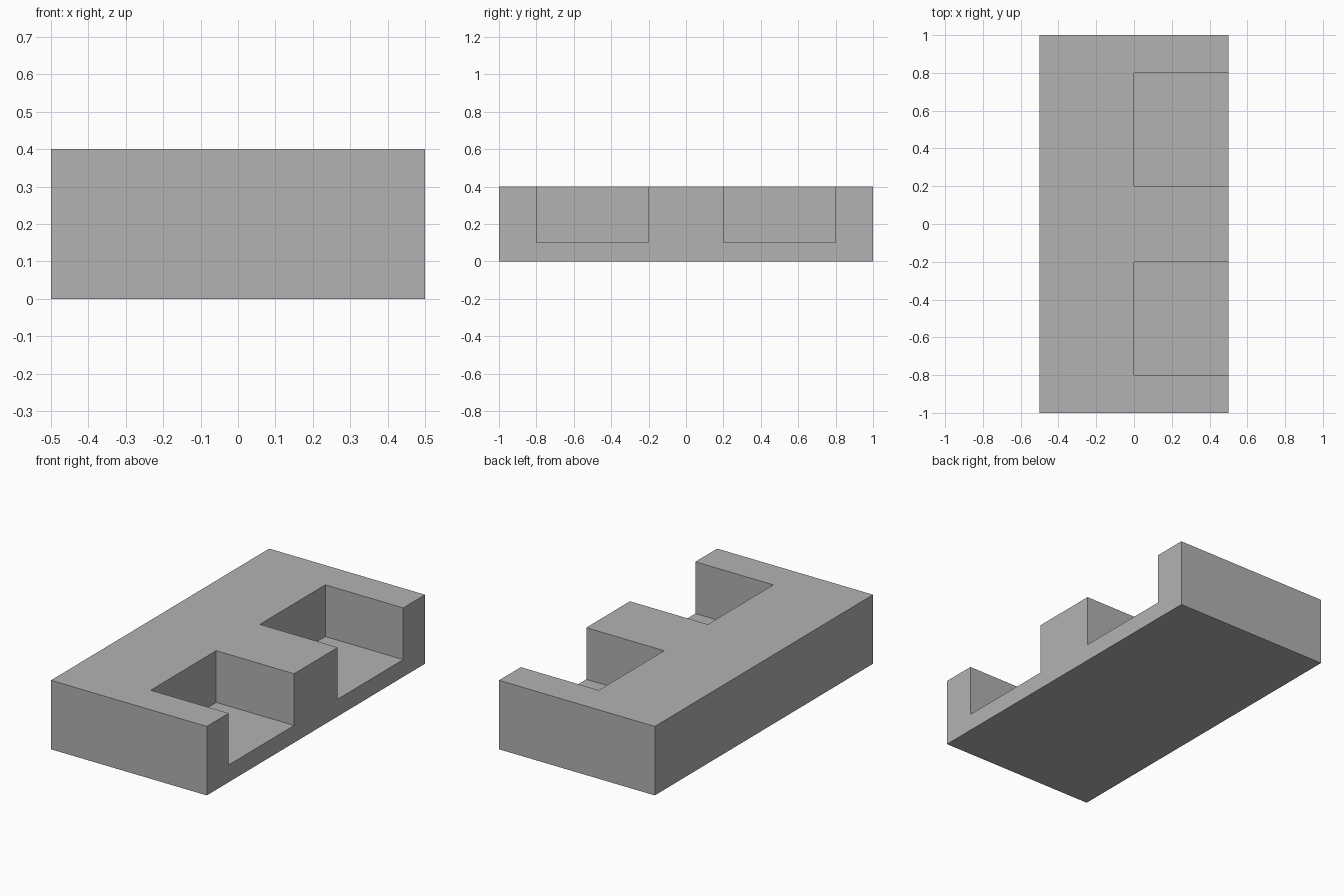
import bpy

default = bpy.data.objects.get("Cube")
if default:
    bpy.data.objects.remove(default, do_unlink=True)

grey = bpy.data.materials.new("plain grey")
grey.use_nodes = True
colour = (0.448, 0.448, 0.448, 1)
grey.diffuse_color = colour
grey.node_tree.nodes["Principled BSDF"].inputs["Base Color"].default_value = colour


def box(name, low, high):
    """Add a box spanning two opposite corners."""
    centre = [(a + b) / 2 for a, b in zip(low, high)]
    bpy.ops.mesh.primitive_cube_add(size=1, location=centre)
    obj = bpy.context.object
    obj.name = name
    obj.scale = [b - a for a, b in zip(low, high)]
    bpy.ops.object.transform_apply(location=True, rotation=False, scale=True)
    obj.data.materials.append(grey)
    return obj


# Solid block
block = box("notched_block", (-0.5, -1, 0), (0.5, 1, 0.4))

# Two mirrored pockets, open at the top and the left side
for side in (-1, 1):
    near, far = sorted((0.2 * side, 0.8 * side))
    cutter = box("pocket_cutter", (0, near, 0.1), (0.7, far, 0.6))
    cutter.hide_render = True
    cut = block.modifiers.new("pocket", "BOOLEAN")
    cut.operation = "DIFFERENCE"
    cut.solver = "EXACT"
    cut.object = cutter
    bpy.context.view_layer.objects.active = block
    bpy.ops.object.modifier_apply(modifier=cut.name)
    bpy.data.objects.remove(cutter, do_unlink=True)
